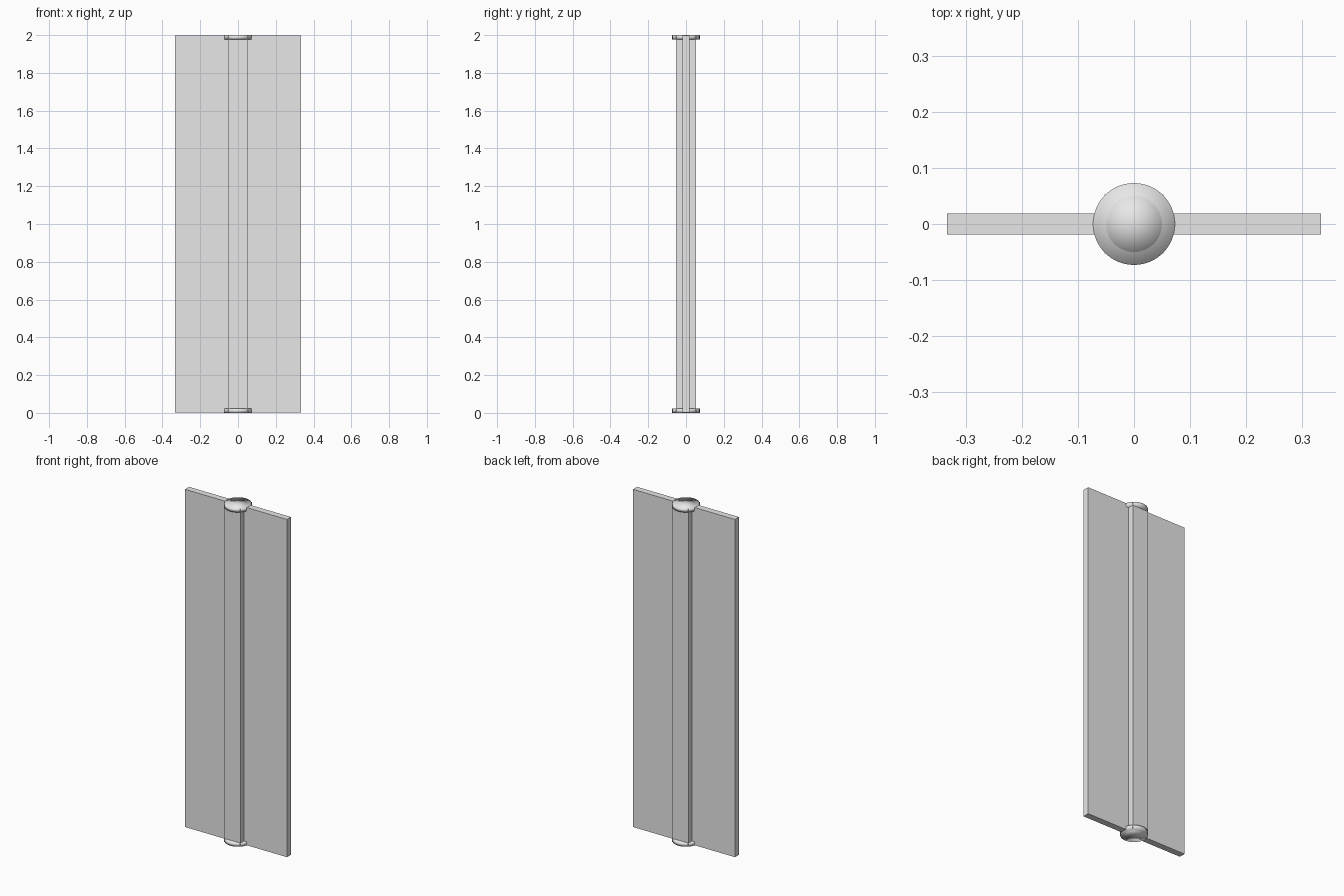
import bpy
import bmesh
from mathutils import Matrix

cube = bpy.data.objects.get("Cube")
if cube:
    bpy.data.objects.remove(cube, do_unlink=True)

grey = bpy.data.materials.new("light_grey")
grey.use_nodes = True
grey.diffuse_color = (0.8, 0.8, 0.8, 1)
grey.node_tree.nodes["Principled BSDF"].inputs["Base Color"].default_value = (0.8, 0.8, 0.8, 1)

HEIGHT = 2.0
LIFT = 0.0006  # tiny step that keeps the stacked end faces apart


def finish(name, bm, smooth):
    mesh = bpy.data.meshes.new(name)
    for face in bm.faces:
        face.smooth = smooth
    bm.to_mesh(mesh)
    bm.free()
    mesh.materials.append(grey)
    obj = bpy.data.objects.new(name, mesh)
    bpy.context.collection.objects.link(obj)


def box(name, width, depth, bottom, top):
    bm = bmesh.new()
    move = Matrix.Translation((0, 0, (bottom + top) / 2))
    bmesh.ops.create_cube(bm, size=1, matrix=move @ Matrix.Diagonal((width, depth, top - bottom, 1)))
    finish(name, bm, False)


def disc(name, radius, bottom, top):
    # Fanned ends with fully smooth normals give softly rounded shading
    bm = bmesh.new()
    bmesh.ops.create_cone(bm, cap_ends=True, cap_tris=True, segments=48,
                          radius1=radius, radius2=radius, depth=top - bottom,
                          matrix=Matrix.Translation((0, 0, (bottom + top) / 2)))
    finish(name, bm, True)


# Flat panel running through a square post
box("panel", 0.667, 0.038, 2 * LIFT, HEIGHT - 2 * LIFT)
box("post", 0.106, 0.106, 2 * LIFT, HEIGHT - 2 * LIFT)

# Round core inside the post, showing at both ends
disc("core", 0.05, 0, HEIGHT)

# Round end caps
disc("bottom_cap", 0.073, LIFT, 0.022)
disc("top_cap", 0.073, HEIGHT - 0.022, HEIGHT - LIFT)
